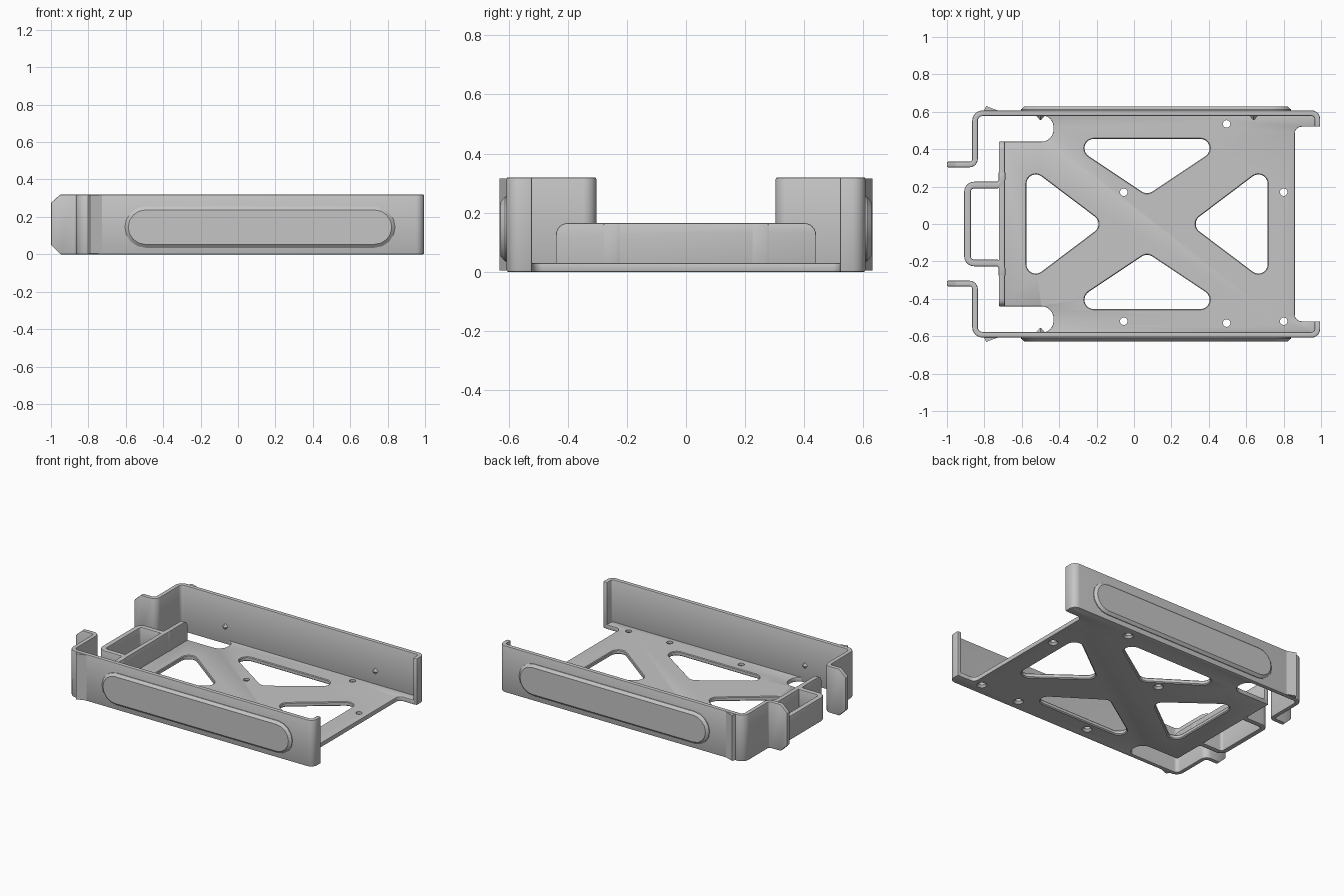
import bpy, bmesh, math
from mathutils import Vector

if "Cube" in bpy.data.objects:
    bpy.data.objects.remove(bpy.data.objects["Cube"])

GREY = (0.56, 0.56, 0.56, 1)
metal = bpy.data.materials.new("satin grey")
metal.use_nodes = True
metal.diffuse_color = GREY
metal.node_tree.nodes["Principled BSDF"].inputs["Base Color"].default_value = GREY

HEIGHT = 0.32      # side walls
LOW = 0.165        # end wall and loop
FLOOR = 0.03       # plate thickness


def loft(name, *stacks):
    """Skin each stack of equal-sized rings and cap both ends."""
    bm = bmesh.new()
    for rings in stacks:
        rows = [[bm.verts.new(p) for p in ring] for ring in rings]
        for a, b in zip(rows, rows[1:]):
            for i in range(len(a)):
                j = (i + 1) % len(a)
                bm.faces.new((a[i], a[j], b[j], b[i]))
        bm.faces.new(rows[0])
        bm.faces.new(rows[-1])
    bmesh.ops.recalc_face_normals(bm, faces=bm.faces)
    mesh = bpy.data.meshes.new(name)
    bm.to_mesh(mesh)
    bm.free()
    mesh.materials.append(metal)
    obj = bpy.data.objects.new(name, mesh)
    bpy.context.collection.objects.link(obj)
    return obj


def activate(obj):
    bpy.ops.object.select_all(action='DESELECT')
    obj.select_set(True)
    bpy.context.view_layer.objects.active = obj


def soften(obj, width=0.006):
    """Round the sharp edges."""
    activate(obj)
    mod = obj.modifiers.new("edge", 'BEVEL')
    mod.width, mod.segments = width, 2
    mod.limit_method, mod.angle_limit = 'ANGLE', math.radians(40)
    mod.use_clamp_overlap = False
    bpy.ops.object.modifier_apply(modifier=mod.name)
    bpy.ops.object.shade_smooth_by_angle(angle=math.radians(35))
    return obj


def fillet(points, closed=True, steps=6):
    """Turn (x, y, radius) corners into a rounded 2D path."""
    out = []
    n = len(points)
    for i, (x, y, r) in enumerate(points):
        p = Vector((x, y))
        if r == 0 or (not closed and i in (0, n - 1)):
            out.append(p)
            continue
        a = (Vector(points[i - 1][:2]) - p).normalized()
        b = (Vector(points[(i + 1) % n][:2]) - p).normalized()
        half = a.angle(b) / 2
        d = r / math.tan(half)
        c = p + (a + b).normalized() * (r / math.sin(half))
        v0, v1 = (p + a * d - c).normalized(), (p + b * d - c).normalized()
        out += [c + v0.slerp(v1, k / steps) * r for k in range(steps + 1)]
    return out


def strip(name, path, thick, span):
    """Upright sheet along a path; span(point) gives its bottom and top."""
    rings = []
    for i, p in enumerate(path):
        t = Vector((0, 0))
        if i > 0:
            t += (p - path[i - 1]).normalized()
        if i < len(path) - 1:
            t += (path[i + 1] - p).normalized()
        t.normalize()
        side = Vector((-t.y, t.x)) * thick / 2
        lo, hi = span(p)
        l, r = p + side, p - side
        rings.append([(l.x, l.y, lo), (r.x, r.y, lo), (r.x, r.y, hi), (l.x, l.y, hi)])
    return soften(loft(name, rings))


def hull(centres, r, steps=8):
    """Rounded outline around counter-clockwise centres."""
    out = []
    n = len(centres)
    for i, c in enumerate(centres):
        c = Vector(c)
        e0 = c - Vector(centres[i - 1])
        e1 = Vector(centres[(i + 1) % n]) - c
        start = math.atan2(-e0.x, e0.y)
        turn = (math.atan2(-e1.x, e1.y) - start) % math.tau
        for k in range(steps + 1):
            a = start + turn * k / steps
            out.append(c + Vector((math.cos(a), math.sin(a))) * r)
    return out


def flat(outline, z):
    return [(p.x, p.y, z) for p in outline]


# Base plate outline: tabs at the open end, rounded slots at the other
half_outline = [(0.86, 0.52, 0.035), (0.975, 0.52, 0), (0.975, 0.592, 0),
                (-0.5, 0.592, 0), (-0.5, 0.582, 0), (-0.43, 0.582, 0.065),
                (-0.43, 0.44, 0.065), (-0.71, 0.44, 0)]
outline = fillet(half_outline + [(x, -y, r) for x, y, r in reversed(half_outline)])
plate = soften(loft("base_plate", [flat(outline, 0), flat(outline, FLOOR)]), 0.003)

# Lightening triangles with eased rims, and countersunk screw holes
triangles = [[(-0.215, 0.405), (0.07, 0.215), (0.355, 0.405)],
             [(0.355, -0.405), (0.07, -0.215), (-0.215, -0.405)],
             [(-0.525, 0.215), (-0.525, -0.215), (-0.24, 0)],
             [(0.665, -0.215), (0.665, 0.215), (0.38, 0)]]
cuts = []
for tri in triangles:
    cuts.append([flat(hull(tri, 0.05 + grow), z) for z, grow in
                 ((-0.002, 0.009), (0.006, 0), (0.025, 0), (0.032, 0.006))])
for x, y in ((-0.055, 0.17), (0.8, 0.17), (0.495, 0.535),
             (-0.055, -0.52), (0.495, -0.53), (0.8, -0.52)):
    cuts.append([[(x + r * math.cos(math.tau * k / 20), y + r * math.sin(math.tau * k / 20), z)
                  for k in range(20)]
                 for z, r in ((-0.002, 0.034), (0.014, 0.02), (0.04, 0.02))])
cutter = loft("plate_cutter", *cuts)
cutter.hide_render = True
activate(plate)
mod = plate.modifiers.new("holes", 'BOOLEAN')
mod.operation, mod.solver, mod.object = 'DIFFERENCE', 'EXACT', cutter
bpy.ops.object.modifier_apply(modifier=mod.name)
bpy.data.objects.remove(cutter)
bpy.ops.object.shade_smooth_by_angle(angle=math.radians(35))

# Side walls with folded ends, raised pads, spurs and inner nibs
for s, side in ((-1, "front"), (1, "back")):
    path = fillet([(-1, 0.318, 0), (-0.95, 0.318, 0), (-0.85, 0.318, 0.03),
                   (-0.85, 0.592, 0.04), (0.98, 0.592, 0.03), (0.98, 0.52, 0)], closed=False)
    strip(side + "_wall", [Vector((p.x, p.y * s)) for p in path], 0.03,
          lambda p: (0.05, HEIGHT - 0.045) if p.x < -0.97 else (0, HEIGHT))

    pad = [[(p.x, s * y, p.y) for p in hull([(-0.495, 0.145), (0.73, 0.145)], r)]
           for y, r in ((0.6, 0.11), (0.612, 0.11), (0.627, 0.092))]
    obj = loft(side + "_pad", pad)
    activate(obj)
    bpy.ops.object.shade_smooth_by_angle(angle=math.radians(30))

    spur = [Vector((x, s * y)) for x, y in
            ((-0.805, 0.6), (-0.79, 0.63), (-0.725, 0.606), (-0.725, 0.6))]
    loft(side + "_spur", [flat(spur, 0.004), flat(spur, HEIGHT - 0.004)])

    for x in ((-0.5,) if s < 0 else (-0.5, 0.64)):
        nib = [[(x + r * dx, s * y, 0.12 + r * dz) for dx, dz in ((1, 0), (0, 1), (-1, 0), (0, -1))]
               for y, r in ((0.585, 0.028), (0.556, 0.003))]
        loft(side + "_nib", nib)

# Low end wall with rounded top corners
profile = fillet([(-0.44, 0, 0), (0.44, 0, 0), (0.44, LOW, 0.04), (-0.44, LOW, 0.04)])
soften(loft("end_wall", [[(x, p.x, p.y) for p in profile] for x in (-0.722, -0.69)]), 0.004)

# Handle loop, flared into the end wall
loop = [(-0.706, 0.28, 0), (-0.706, 0.208, 0.03), (-0.89, 0.208, 0.035)]
loop += [(x, -y, r) for x, y, r in reversed(loop)]
strip("handle_loop", fillet(loop, closed=False), 0.036, lambda p: (0, LOW))
